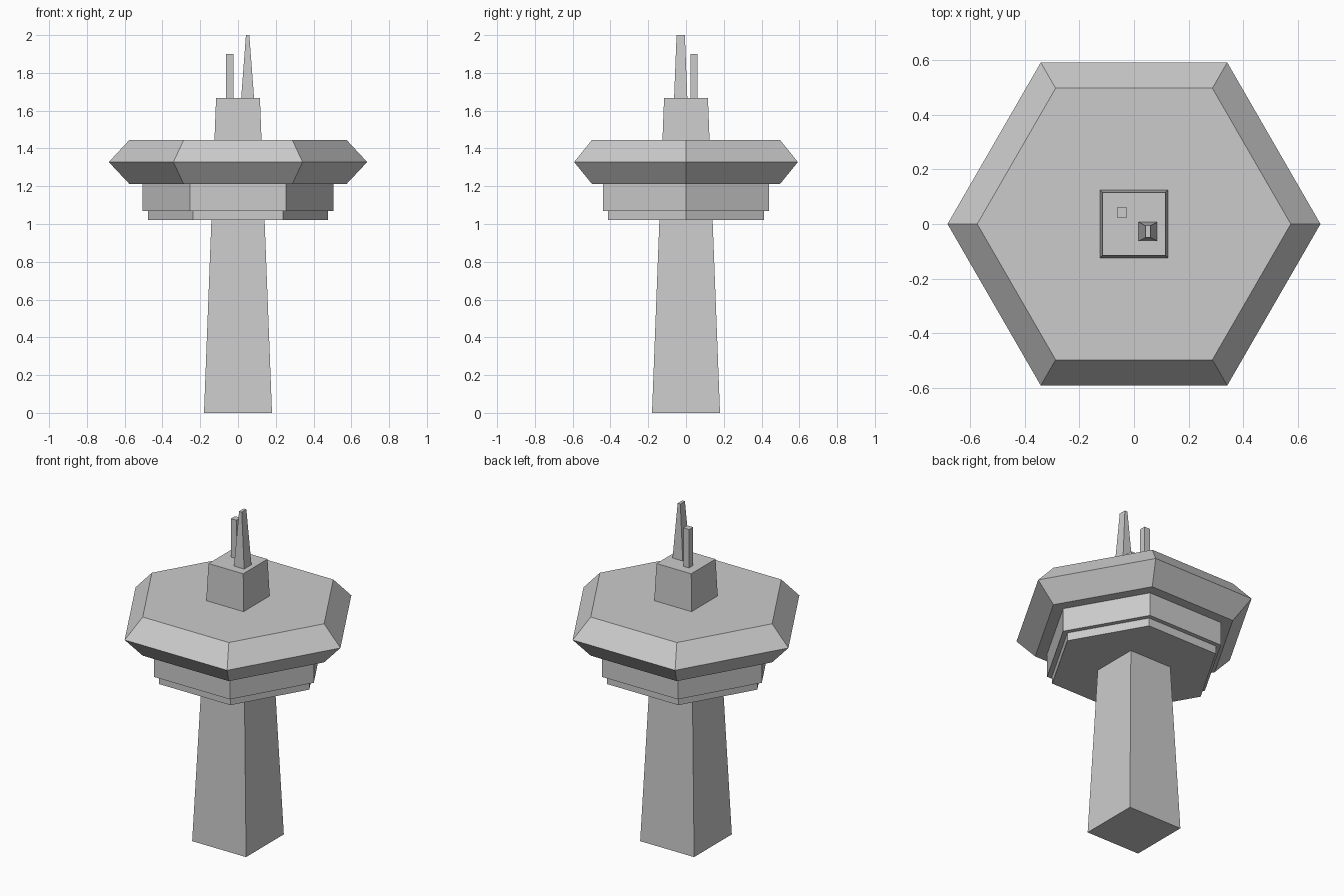
import bpy, bmesh
from math import cos, sin, tau

if "Cube" in bpy.data.objects:
    bpy.data.objects.remove(bpy.data.objects["Cube"])


def loft(name, rings):
    """Closed flat-faced solid through a stack of matching point rings."""
    bm = bmesh.new()
    loops = [[bm.verts.new(p) for p in ring] for ring in rings]
    n = len(loops[0])
    for low, high in zip(loops, loops[1:]):
        for i in range(n):
            j = (i + 1) % n
            bm.faces.new((low[i], low[j], high[j], high[i]))
    bm.faces.new(loops[0][::-1])
    bm.faces.new(loops[-1])
    bmesh.ops.recalc_face_normals(bm, faces=bm.faces)
    mesh = bpy.data.meshes.new(name)
    bm.to_mesh(mesh)
    bm.free()
    obj = bpy.data.objects.new(name, mesh)
    bpy.context.collection.objects.link(obj)
    return obj


def hexagon(r, z):
    return [(r * cos(tau * i / 6), r * sin(tau * i / 6), z) for i in range(6)]


def rect(hx, hy, z, cx=0, cy=0):
    return [(cx + sx * hx, cy + sy * hy, z)
            for sx, sy in ((-1, -1), (1, -1), (1, 1), (-1, 1))]


# Tapered square shaft, running through the deck and out of the roof
loft("shaft", [rect(0.18, 0.18, 0), rect(0.116, 0.116, 1.668)])

# Hexagonal deck: bevelled disc over two stepped tiers
loft("deck", [hexagon(0.575, 1.212), hexagon(0.684, 1.328), hexagon(0.575, 1.445)])
loft("upper_tier", [hexagon(0.506, 1.07), hexagon(0.506, 1.212)])
loft("lower_tier", [hexagon(0.476, 1.021), hexagon(0.476, 1.07)])

# Roof masts: a tapered one and a straight one
loft("tapered_mast", [rect(0.034, 0.035, 1.668, 0.051, -0.028),
                      rect(0.009, 0.022, 2.0, 0.051, -0.028)])
loft("straight_mast", [rect(0.019, 0.019, 1.668, -0.044, 0.042),
                       rect(0.019, 0.019, 1.9, -0.044, 0.042)])
